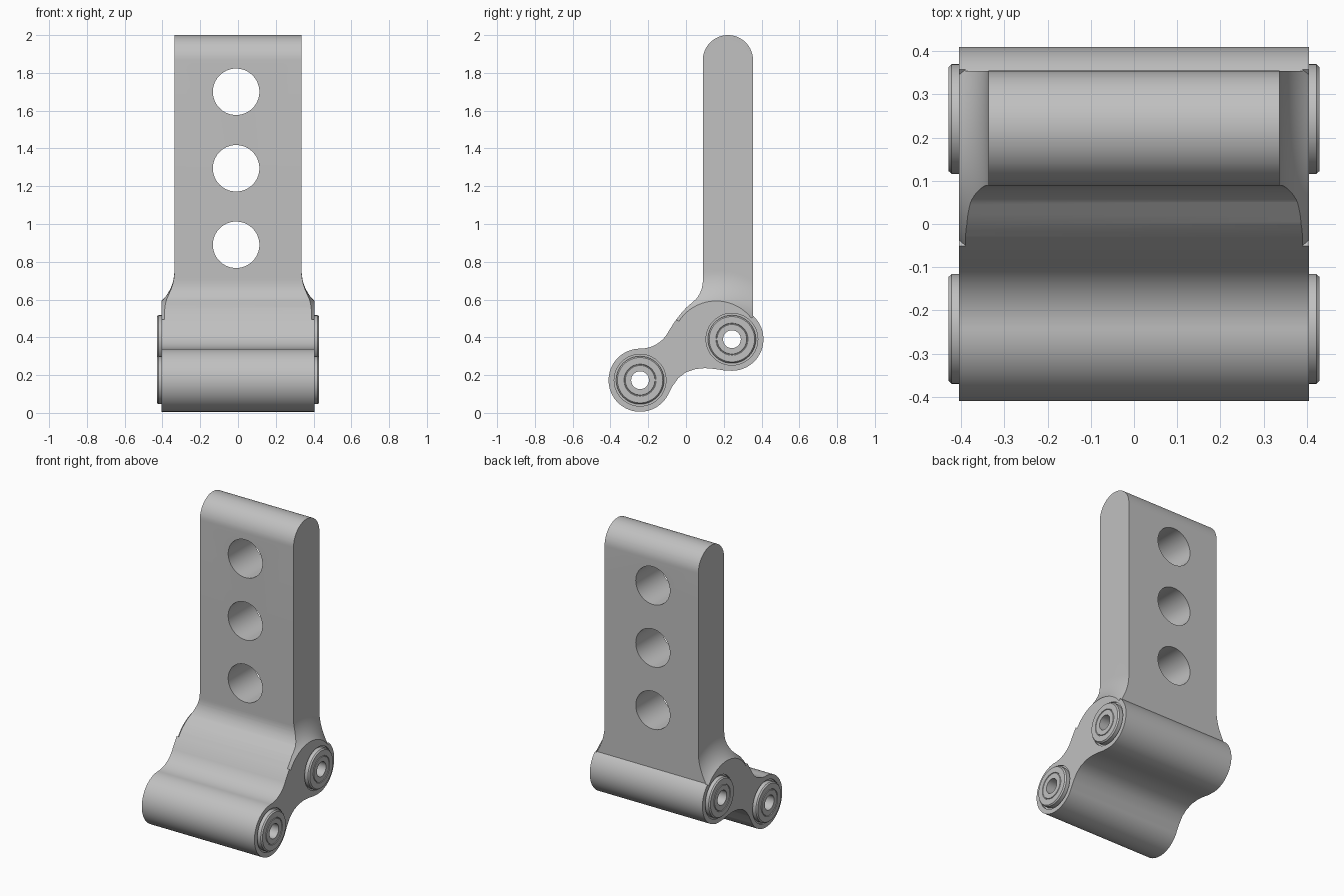
import bpy, bmesh, math
from math import sin, cos, pi, radians, sqrt

cube = bpy.data.objects.get("Cube")
if cube:
    bpy.data.objects.remove(cube, do_unlink=True)

grey = bpy.data.materials.new("plain_grey")
grey.use_nodes = True
COLOUR = (0.53, 0.53, 0.53, 1)
grey.diffuse_color = COLOUR
grey.node_tree.nodes["Principled BSDF"].inputs["Base Color"].default_value = COLOUR

HALF = 0.405                                   # half width of the bracket base
PLATE = 0.337                                  # half width of the upright plate
BOSS = 0.167
PINS = {"upper": (0.243, 0.39), "lower": (-0.243, 0.173)}


def finish(name, bm):
    bmesh.ops.recalc_face_normals(bm, faces=bm.faces)
    mesh = bpy.data.meshes.new(name)
    bm.to_mesh(mesh)
    bm.free()
    mesh.materials.append(grey)
    ob = bpy.data.objects.new(name, mesh)
    bpy.context.collection.objects.link(ob)
    return ob


def arc(c, r, a0, a1, n):
    return [(c[0] + r * cos(radians(a0 + (a1 - a0) * i / n)),
             c[1] + r * sin(radians(a0 + (a1 - a0) * i / n))) for i in range(n + 1)]


def extrude_x(name, outline, half):
    bm = bmesh.new()
    face = bm.faces.new([bm.verts.new((-half, y, z)) for y, z in outline])
    out = bmesh.ops.extrude_face_region(bm, geom=[face])
    moved = [v for v in out["geom"] if isinstance(v, bmesh.types.BMVert)]
    bmesh.ops.translate(bm, verts=moved, vec=(2 * half, 0, 0))
    return finish(name, bm)


def lathe_x(name, profile, centre, a0=0, a1=360, n=72):
    """Turn a closed (x, radius) profile about an x axis through centre."""
    full = a1 - a0 == 360
    bm = bmesh.new()
    rings = []
    for i in range(n if full else n + 1):
        a = radians(a0 + (a1 - a0) * i / n)
        rings.append([bm.verts.new((x, centre[0] + r * cos(a), centre[1] + r * sin(a)))
                      for x, r in profile])
    m = len(profile)
    for i in range(n):
        p, q = rings[i], rings[(i + 1) % len(rings)]
        for j in range(m):
            bm.faces.new((p[j], p[(j + 1) % m], q[(j + 1) % m], q[j]))
    if not full:
        bm.faces.new(rings[0])
        bm.faces.new(rings[-1])
    return finish(name, bm)


def cylinder(name, radius, depth, place, axis):
    bm = bmesh.new()
    bmesh.ops.create_cone(bm, cap_ends=True, segments=72, radius1=radius,
                          radius2=radius, depth=depth)
    ob = finish(name, bm)
    ob.location = place
    ob.rotation_euler = (pi / 2, 0, 0) if axis == "y" else (0, pi / 2, 0)
    return ob


def cut(target, cutter):
    mod = target.modifiers.new(cutter.name, "BOOLEAN")
    mod.operation = "DIFFERENCE"
    mod.solver = "EXACT"
    mod.object = cutter
    bpy.context.view_layer.objects.active = target
    bpy.ops.object.modifier_apply(modifier=mod.name)
    bpy.data.objects.remove(cutter, do_unlink=True)


def smooth(ob):
    bpy.ops.object.select_all(action="DESELECT")
    ob.select_set(True)
    bpy.context.view_layer.objects.active = ob
    bpy.ops.object.shade_smooth_by_angle(angle=radians(25))


# Side outline: rounded upright, sloping shoulder and two bosses
outline = arc((0.222, 1.867), 0.133, 0, 180, 32)
outline += arc((-0.061, 0.70), 0.15, 0, -42, 10)
outline += [(0, 0.556), (-0.03, 0.522), (-0.06, 0.482)]
outline += arc((-0.243, 0.51), 0.17, -25, -88, 14)
outline += arc(PINS["lower"], BOSS, 90, 330, 48)
outline += [(-0.072, 0.14), (-0.04, 0.185), (0, 0.215), (0.05, 0.232),
            (0.10, 0.237), (0.15, 0.233), (0.20, 0.225)]
outline += arc(PINS["upper"], BOSS, -90, 48, 30)
bracket = extrude_x("bracket", outline, HALF)

# Narrow the upright on both sides, flaring out around the base
FLARE = 0.222
base_r, drop = 0.235, 0.16
for side in (1, -1):
    profile = []
    for i in range(13):
        h = drop * 1.12 * (1 - i / 12)
        profile.append((side * (PLATE + FLARE - sqrt(FLARE ** 2 - h * h)), base_r + drop - h))
    profile += [(side * PLATE, 1.9), (side * 0.5, 1.9), (side * 0.5, profile[0][1])]
    cut(bracket, lathe_x("flare_cutter", profile, (0.16, 0.357), 38, 147, 60))

# Row of round holes through the upright
for z in (0.89, 1.295, 1.70):
    cut(bracket, cylinder("hole_cutter", 0.123, 1, (-0.01, 0.222, z), "y"))

# Bearing bores with a shallow rim recess, then the bushings
for name, (y, z) in PINS.items():
    cut(bracket, cylinder("bore_cutter", 0.12, 1, (0, y, z), "x"))
    for side in (1, -1):
        cut(bracket, cylinder("rim_cutter", 0.137, 0.03, (side * 0.41, y, z), "x"))
    half = [(0.422, 0.127), (0.43, 0.12), (0.43, 0.085), (0.426, 0.083),
            (0.426, 0.08), (0.43, 0.078), (0.43, 0.047)]
    profile = half + [(-x, r) for x, r in reversed(half)]
    smooth(lathe_x(name + "_bushing", profile, (y, z)))
smooth(bracket)
